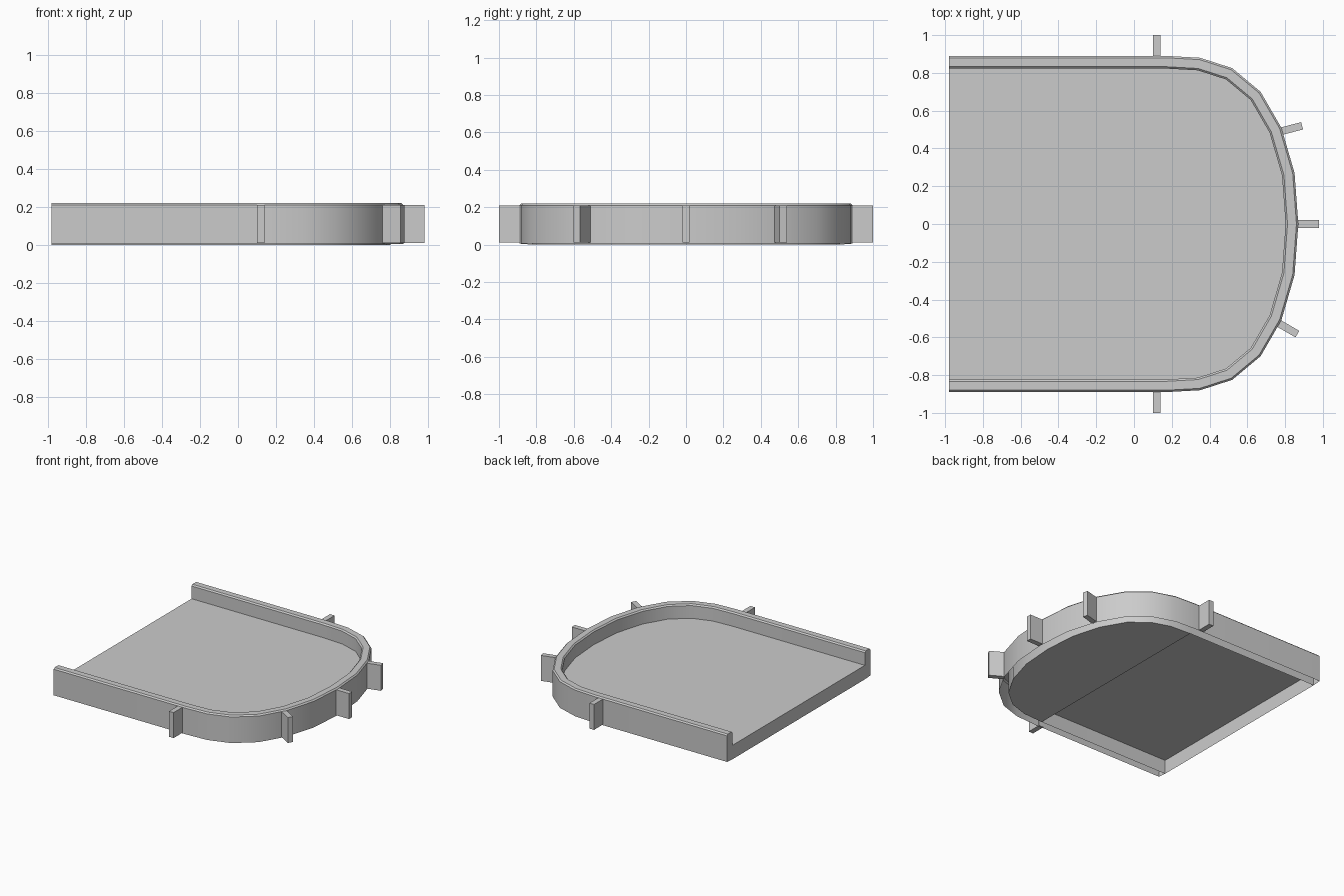
import bpy, bmesh, math
from mathutils import Vector

if "Cube" in bpy.data.objects:
    bpy.data.objects.remove(bpy.data.objects["Cube"])

# Half of the outer outline, open end to rounded tip; mirrored over y = 0
half = [(-0.98, 0.89), (0.17, 0.89), (0.35, 0.88), (0.52, 0.825),
        (0.67, 0.70), (0.78, 0.51), (0.85, 0.27)]
path = [Vector(p) for p in half + [(0.87, 0)] + [(x, -y) for x, y in reversed(half)]]
FLOOR_Z = 0.11


def inset(d):
    """Mitred inward offset of the open outline."""
    out = []
    for i, p in enumerate(path):
        dirs = []
        if i > 0:
            dirs.append((p - path[i - 1]).normalized())
        if i < len(path) - 1:
            dirs.append((path[i + 1] - p).normalized())
        norms = [Vector((t.y, -t.x)) for t in dirs]
        n = sum(norms, Vector((0, 0))).normalized()
        out.append(p + n * (d / n.dot(norms[0])))
    return out


def finish(name, bm, smooth=False):
    me = bpy.data.meshes.new(name)
    bmesh.ops.recalc_face_normals(bm, faces=bm.faces)
    bm.to_mesh(me)
    bm.free()
    ob = bpy.data.objects.new(name, me)
    bpy.context.collection.objects.link(ob)
    if smooth:
        bpy.context.view_layer.objects.active = ob
        ob.select_set(True)
        bpy.ops.object.shade_smooth_by_angle(angle=math.radians(30))
        ob.select_set(False)
    return ob


# Rim wall: chamfered profile (inset, z) swept along the outline, open underneath
profile = [(0, 0.005), (0, 0.21), (0.01, 0.22), (0.057, 0.22), (0.067, 0.21), (0.067, 0)]
bm = bmesh.new()
rows = [[bm.verts.new((p.x, p.y, z)) for p in inset(d)] for d, z in profile]
for a, b in zip(rows, rows[1:]):
    for i in range(len(a) - 1):
        bm.faces.new((a[i], a[i + 1], b[i + 1], b[i]))
for i in (0, -1):
    bm.faces.new([r[i] for r in rows])
finish("rim_wall", bm, True)

# Floor sheet with the skirt closing the open end
inner = inset(0.067)
bm = bmesh.new()
top = [bm.verts.new((p.x, p.y, FLOOR_Z)) for p in inner]
bm.faces.new(list(reversed(top)))
low = [bm.verts.new((p.x, p.y, 0)) for p in (inner[0], inner[-1])]
bm.faces.new((top[0], top[-1], low[1], low[0]))
floor = finish("floor", bm)
if floor.data.polygons[0].normal.z < 0:
    floor.data.flip_normals()

# Underside plate below the rounded end only
bm = bmesh.new()
bm.faces.new([bm.verts.new((p.x, p.y, 0)) for p in inner[1:-1]])
plate = finish("underside_plate", bm)
if plate.data.polygons[0].normal.z > 0:
    plate.data.flip_normals()

# Fins around the outside: start on the wall, end point
fins = [((0.12, 0.885), (0.12, 1.0)), ((0.12, -0.885), (0.12, -1.0)),
        ((0.865, 0), (0.98, 0)), ((0.775, 0.49), (0.89, 0.52)),
        ((0.765, -0.525), (0.865, -0.583))]
for k, (a, b) in enumerate(fins):
    a, b = Vector(a), Vector(b)
    d = b - a
    bm = bmesh.new()
    bmesh.ops.create_cube(bm, size=1)
    bmesh.ops.scale(bm, vec=(d.length, 0.04, 0.2), verts=bm.verts)
    ob = finish(f"fin_{k + 1}", bm)
    ob.location = ((a.x + b.x) / 2, (a.y + b.y) / 2, 0.11)
    ob.rotation_euler.z = math.atan2(d.y, d.x)
